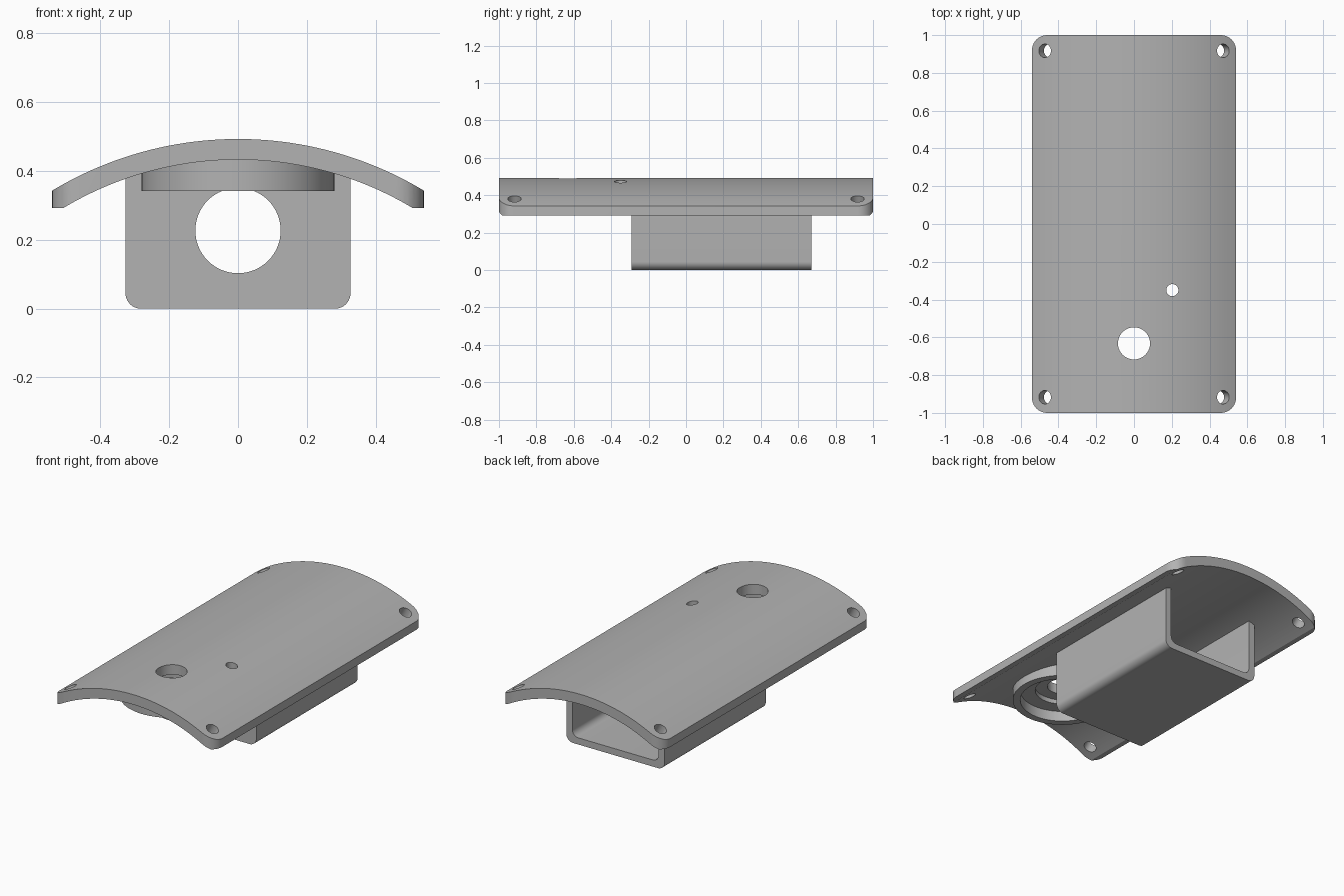
import bpy, bmesh
from math import sin, cos, asin, pi, radians
from mathutils import Matrix, Vector

cube = bpy.data.objects.get("Cube")
if cube:
    bpy.data.objects.remove(cube)

grey = bpy.data.materials.new("plain grey")
grey.use_nodes = True
colour = (0.45, 0.45, 0.45, 1)
grey.diffuse_color = colour
grey.node_tree.nodes["Principled BSDF"].inputs["Base Color"].default_value = colour


def prism(name, points, depth, matrix):
    """Extrude a 2D outline along local z, then place it."""
    bm = bmesh.new()
    face = bm.faces.new([bm.verts.new((x, y, 0)) for x, y in points])
    new = bmesh.ops.extrude_face_region(bm, geom=[face])["geom"]
    bmesh.ops.translate(bm, vec=(0, 0, depth),
                        verts=[v for v in new if isinstance(v, bmesh.types.BMVert)])
    bm.transform(matrix)
    bmesh.ops.recalc_face_normals(bm, faces=bm.faces)
    mesh = bpy.data.meshes.new(name)
    bm.to_mesh(mesh)
    bm.free()
    mesh.materials.append(grey)
    obj = bpy.data.objects.new(name, mesh)
    bpy.context.collection.objects.link(obj)
    return obj


def circle(r, n=64):
    return [(r * cos(2 * pi * i / n), r * sin(2 * pi * i / n)) for i in range(n)]


def rounded(x0, x1, y0, y1, radii, n=10):
    """Rectangle with corner radii: bottom left, bottom right, top right, top left."""
    pts = []
    corners = [(x0, y0, 1, 1), (x1, y0, -1, 1), (x1, y1, -1, -1), (x0, y1, 1, -1)]
    for k, ((x, y, sx, sy), r) in enumerate(zip(corners, radii)):
        for i in range(n + 1 if r else 1):
            a = pi + k * pi / 2 + i / n * pi / 2
            pts.append((x + r * (sx + cos(a)), y + r * (sy + sin(a))))
    return pts


def boolean(obj, cutter, operation="DIFFERENCE"):
    mod = obj.modifiers.new("cut", "BOOLEAN")
    mod.operation, mod.solver, mod.object = operation, "EXACT", cutter
    bpy.context.view_layer.update()
    graph = bpy.context.evaluated_depsgraph_get()
    mesh = bpy.data.meshes.new_from_object(obj.evaluated_get(graph))
    obj.modifiers.clear()
    obj.data = mesh
    bpy.data.objects.remove(cutter)


def at(x, y, z):
    return Matrix.Translation((x, y, z))


def along_y(y):
    """Outline x, y becomes x, z; extrusion runs towards the back."""
    return at(0, y, 0) @ Matrix(((1, 0, 0, 0), (0, 0, 1, 0), (0, 1, 0, 0), (0, 0, 0, 1)))


# Curved plate: arched section trimmed to a rounded rectangle
HALF, TOP, R_OUT, R_IN, FOOT = 0.54, 0.493, 1.047, 0.987, 0.292
CENTRE = TOP - R_OUT


def arc(r, x, n=64):
    a = asin(x / r)
    return [(r * sin(-a + 2 * a * i / n), CENTRE + r * cos(-a + 2 * a * i / n))
            for i in range(n + 1)]


foot_x = (R_IN ** 2 - (FOOT - CENTRE) ** 2) ** 0.5
section = arc(R_OUT, HALF) + [(HALF, FOOT)] + arc(R_IN, foot_x)[::-1] + [(-HALF, FOOT)]
plate = prism("curved_plate", section, 2.0, along_y(-1))
trim = rounded(-HALF, HALF, -1, 1, [0.08] * 4)
boolean(plate, prism("trim", trim, 1, at(0, 0, 0)), "INTERSECT")

# Screw holes square to the curve, and two upright holes
for sx in (-1, 1):
    for sy in (-1, 1):
        tilt = Matrix.Rotation(sx * asin(0.472 / R_OUT), 4, "Y")
        place = at(0, sy * 0.917, CENTRE) @ tilt @ at(0, 0, 0.9)
        boolean(plate, prism("screw_hole", circle(0.036, 32), 0.3, place))
boolean(plate, prism("small_hole", circle(0.032, 32), 1, at(0.203, -0.35, 0)))
boolean(plate, prism("large_hole", circle(0.085), 1, at(0, -0.632, 0)))

# Round collar under the large hole, with a stepped floor
collar = prism("round_collar", circle(0.28, 96), 0.105, at(0, -0.632, 0.342))
boolean(collar, prism("pocket", circle(0.238, 96), 0.163, at(0, -0.632, 0.242)))
boolean(collar, prism("step", circle(0.153), 0.5, at(0, -0.632, 0.2)))

# Box below the plate: closed front with a round opening, open back
box = prism("lower_box", rounded(-0.327, 0.327, 0, 0.437, [0.045, 0.045, 0, 0]),
            0.962, along_y(-0.292))
inside = rounded(-0.287, 0.287, 0.04, 0.6, [0.04, 0.04, 0, 0])
boolean(box, prism("inside", inside, 1.2, along_y(-0.252)))
boolean(box, prism("opening", circle(0.124), 0.4, along_y(-0.4) @ at(0, 0.227, 0)))

# Smooth curves, keep edges sharp
for obj in (plate, collar, box):
    bpy.ops.object.select_all(action="DESELECT")
    obj.select_set(True)
    bpy.context.view_layer.objects.active = obj
    bpy.ops.object.shade_smooth_by_angle(angle=radians(30))
